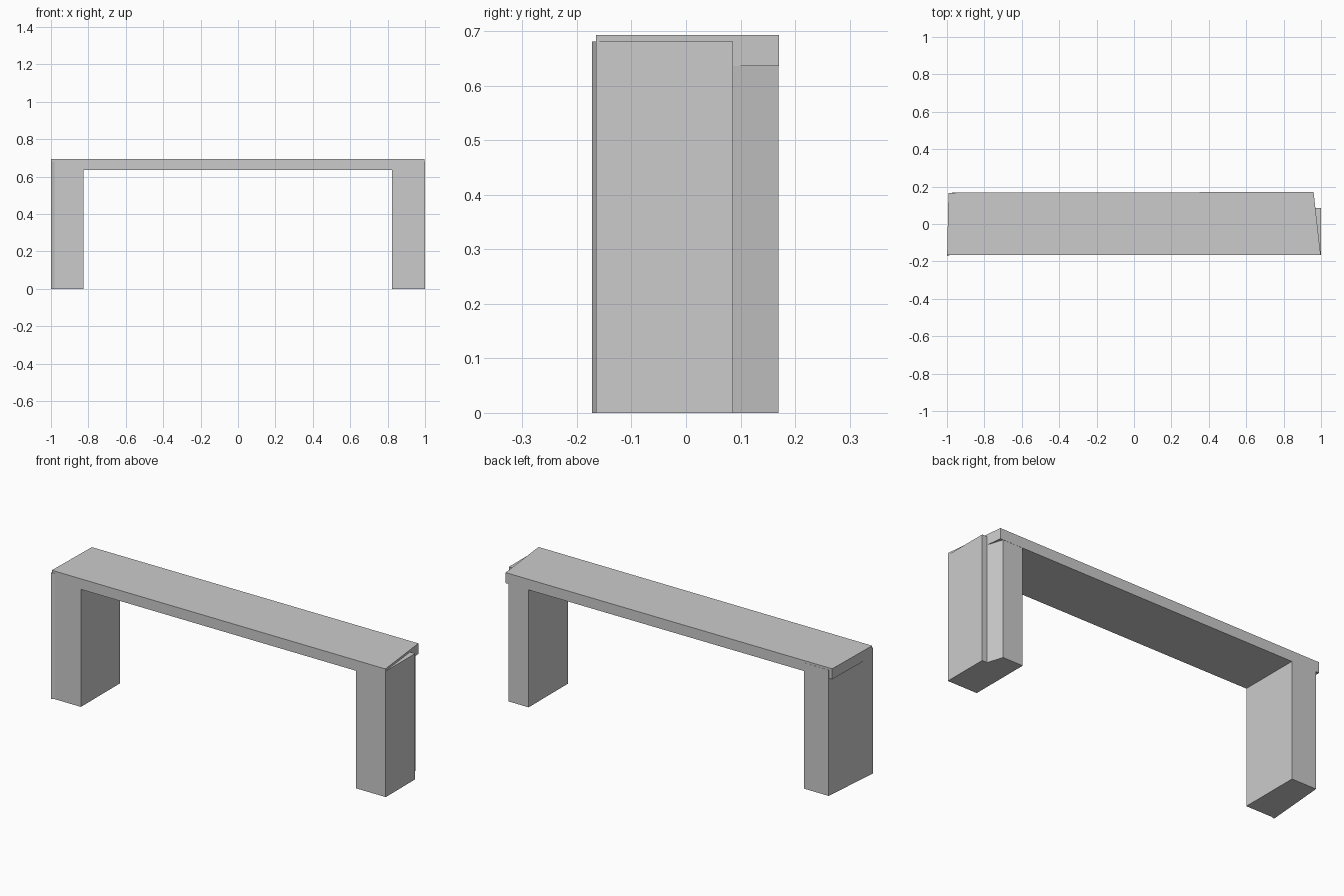
import bpy, bmesh

if "Cube" in bpy.data.objects:
    bpy.data.objects.remove(bpy.data.objects["Cube"])


def prism(name, outline, z0, z1):
    """Extrude a counter-clockwise plan outline from z0 to z1."""
    bm = bmesh.new()
    face = bm.faces.new([bm.verts.new((x, y, z0)) for x, y in outline])
    top = bmesh.ops.extrude_face_region(bm, geom=[face])
    verts = [g for g in top["geom"] if isinstance(g, bmesh.types.BMVert)]
    bmesh.ops.translate(bm, verts=verts, vec=(0, 0, z1 - z0))
    bmesh.ops.recalc_face_normals(bm, faces=bm.faces)
    mesh = bpy.data.meshes.new(name)
    bm.to_mesh(mesh)
    bm.free()
    obj = bpy.data.objects.new(name, mesh)
    bpy.context.collection.objects.link(obj)
    return obj


FRONT, BACK = -0.165, 0.17
UNDERSIDE, TOP, LEG_TOP = 0.636, 0.693, 0.681

# Slab with a skewed right end
prism("bench_top", [(-0.999, FRONT), (0.998, FRONT), (0.96, 0.171), (-0.992, 0.167)],
      UNDERSIDE, TOP)

# Left leg: outer face tapers inward, front outer corner pokes out slightly
prism("left_leg", [(-1.0, -0.172), (-0.98, FRONT), (-0.825, FRONT),
                   (-0.825, 0.168), (-0.972, 0.168)], 0, LEG_TOP)

# Right leg: full-depth core tucked under the slab
prism("right_leg", [(0.823, FRONT), (0.975, FRONT), (0.97, 0.085),
                    (0.943, BACK), (0.823, BACK)], 0, LEG_TOP)

# Right leg: outer cheek that stops short of the back
prism("right_leg_cheek", [(0.97, FRONT), (1.0, FRONT), (1.0, 0.086), (0.97, 0.086)],
      0, LEG_TOP)
